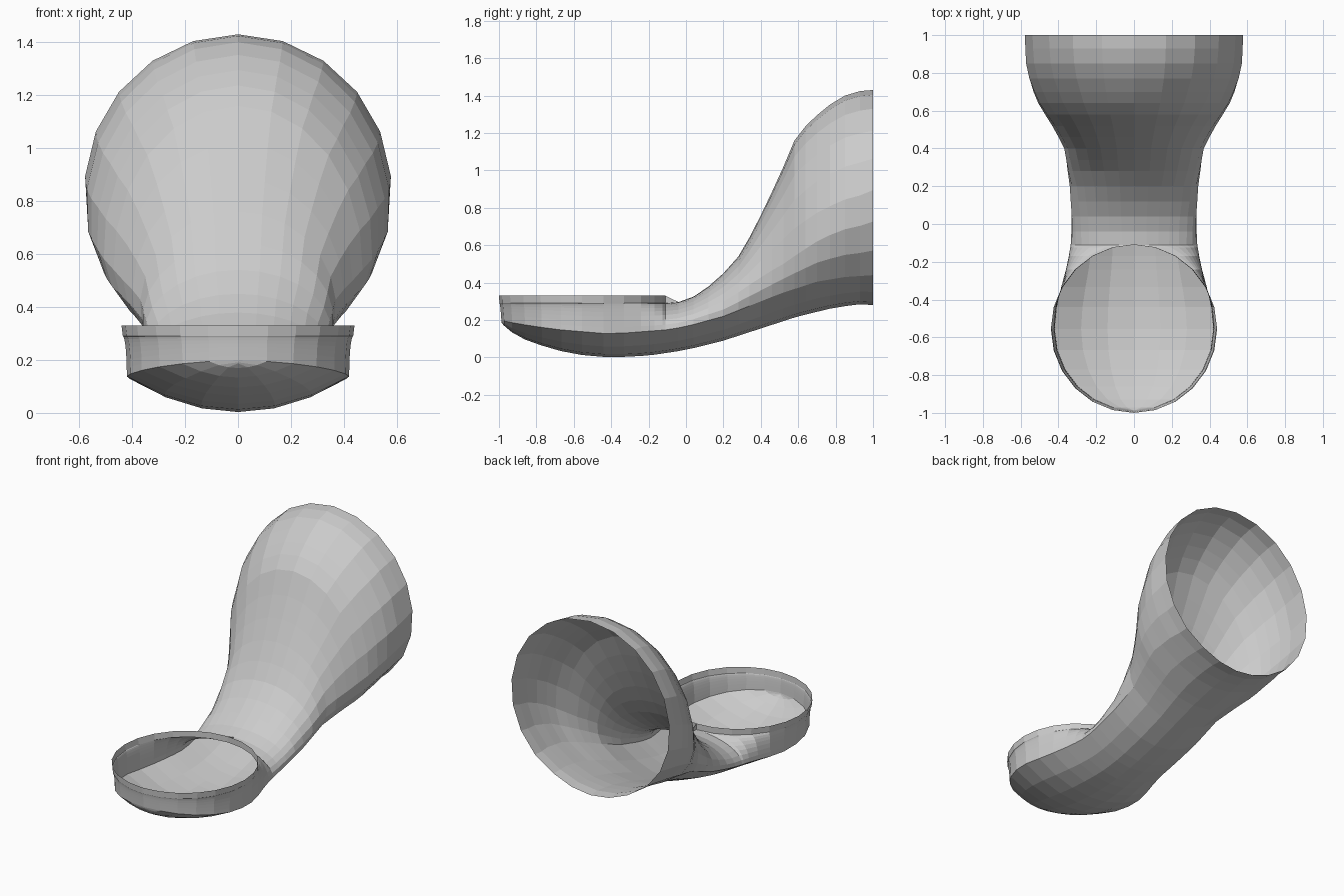
import bpy, bmesh, math

if "Cube" in bpy.data.objects:
    bpy.data.objects.remove(bpy.data.objects["Cube"])

LOW, UP = 3, 8            # facets under and over the seam, per side

# Profiles along y, read as (y, value)
KEEL = [(-1, .2), (-.95, .145), (-.85, .09), (-.7, .04), (-.55, .012), (-.4, 0), (-.2, .01),
        (0, .04), (.2, .09), (.4, .155), (.6, .22), (.8, .268), (.95, .287), (1, .28)]
SEAM = [(-1, .2), (-.9, .18), (-.7, .15), (-.4, .125), (-.1, .148), (0, .165), (.2, .22),
        (.4, .3), (.5, .34), (.7, .405), (.85, .43), (1, .44)]
WIDEST = [(-.11, .15), (0, .17), (.2, .25), (.4, .4), (.5, .48), (.6, .58), (.8, .75), (1, .84)]
CROWN = [(-.08, .287), (0, .305), (.05, .33), (.15, .4), (.2, .45), (.28, .54), (.35, .66),
         (.4, .76), (.5, .97), (.58, 1.16), (.65, 1.25), (.75, 1.34), (.85, 1.4), (.95, 1.43), (1, 1.43)]
WIDTH = [(-.55, .42), (-.4, .405), (-.3, .375), (-.2, .35), (-.11, .335), (0, .33), (.2, .34),
         (.4, .37), (.5, .42), (.57, .465), (.65, .515), (.75, .555), (.85, .575), (1, .58)]


def at(table, y):
    """Linear lookup in a profile."""
    if y <= table[0][0]:
        return table[0][1]
    for (a, va), (b, vb) in zip(table, table[1:]):
        if y <= b:
            return va + (vb - va) * (y - a) / (b - a)
    return table[-1][1]


def underside(xs, y):
    zb, zs = at(KEEL, y), at(SEAM, y)
    return [(xs * i / LOW, y, zb + (zs - zb) * (i / LOW) ** 2) for i in range(LOW)]


def tube_section(y):
    """Closed egg-shaped half section of the rising tube."""
    zb, zs, zm, zt, w = (at(t, y) for t in (KEEL, SEAM, WIDEST, CROWN, WIDTH))
    a0 = math.asin(max(-1, min(0, (zs - zm) / (zm - zb))))
    pts = underside(w * math.cos(a0), y)
    for i in range(UP + 1):
        a = a0 + (math.pi / 2 - a0) * i / UP
        h = zt - zm if a > 0 else zm - zb
        pts.append((max(0, w * math.cos(a)) if i < UP else 0, y, zm + h * math.sin(a)))
    return pts + [pts[-1]]


def cup_section(theta):
    """Half section of the round cup, ending on its open rim."""
    s, c = math.sin(theta), math.cos(theta)
    if theta > math.pi - .001:
        s = 0
    rim = (.44 * s, -.555 + .445 * c, .33)
    y = -.555 + (.445 if c > 0 else .432) * c
    xs = at(WIDTH, y) if c > 0 else .42 * s
    zs = at(SEAM, y)
    xr = .435 * s
    pts = underside(xs, y)
    for i in range(UP + 1):
        a = math.pi / 2 * i / UP
        x = xr + (xs - xr) * math.cos(a) if i < UP else xr
        yy = y + (rim[1] - y) * .8 * i / UP
        pts.append((x, yy, zs + (.29 - zs) * math.sin(a)))
    return pts + [rim]


# Sections from the big back opening to the front of the cup
stations = [1, .93, .85, .77, .7, .64, .58, .52, .46, .4, .34, .28, .2, .12, .04, -.04]
rings = [tube_section(y) for y in stations]
rings += [cup_section(math.pi * i / 12) for i in range(13)]

# Skin the half shell, then mirror it
bm = bmesh.new()
grid = [[bm.verts.new(p) for p in ring] for ring in rings]
for r0, r1 in zip(grid, grid[1:]):
    for j in range(len(r0) - 1):
        bm.faces.new((r0[j], r0[j + 1], r1[j + 1], r1[j]))
bmesh.ops.remove_doubles(bm, verts=bm.verts, dist=.0005)
bm.normal_update()
bm.faces.ensure_lookup_table()
under = min(bm.faces, key=lambda f: f.calc_center_median().z)
if under.normal.z > 0:
    bmesh.ops.reverse_faces(bm, faces=bm.faces)

mesh = bpy.data.meshes.new("curved_tube_shell")
bm.to_mesh(mesh)
bm.free()
shell = bpy.data.objects.new("curved_tube_shell", mesh)
bpy.context.collection.objects.link(shell)
mirror = shell.modifiers.new("Mirror", 'MIRROR')
mirror.use_clip = True
mirror.merge_threshold = .0005
